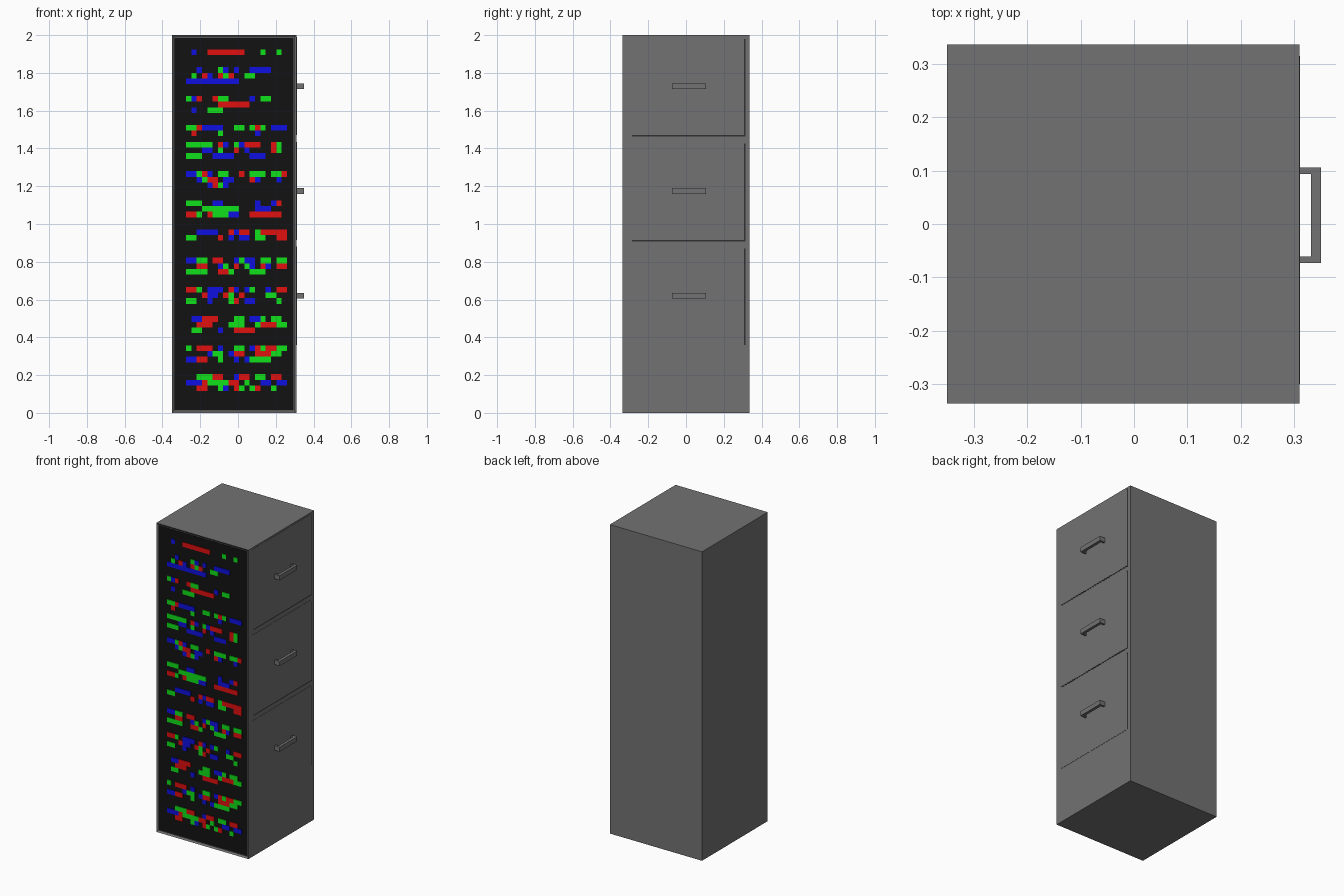
import bpy, bmesh

if "Cube" in bpy.data.objects:
    bpy.data.objects.remove(bpy.data.objects["Cube"])


def material(name, rgb):
    m = bpy.data.materials.new(name)
    m.diffuse_color = (*rgb, 1)
    m.use_nodes = True
    m.node_tree.nodes["Principled BSDF"].inputs["Base Color"].default_value = m.diffuse_color
    return m


def boxes(name, bounds, mat):
    """One object made of axis-aligned boxes (x0, x1, y0, y1, z0, z1)."""
    bm = bmesh.new()
    for x0, x1, y0, y1, z0, z1 in bounds:
        for v in bmesh.ops.create_cube(bm, size=1)["verts"]:
            v.co = (x1 if v.co.x > 0 else x0,
                    y1 if v.co.y > 0 else y0,
                    z1 if v.co.z > 0 else z0)
    me = bpy.data.meshes.new(name)
    bm.to_mesh(me)
    bm.free()
    ob = bpy.data.objects.new(name, me)
    bpy.context.collection.objects.link(ob)
    me.materials.append(mat)
    return ob


grey = material("grey", (0.17, 0.17, 0.17))
dark = material("dark_gap", (0.03, 0.03, 0.03))
black = material("black", (0.006, 0.006, 0.006))

X0, X1, Y, H, RIM, DEPTH = -0.35, 0.31, 0.336, 2.0, 0.015, 0.008

# Cabinet with a shallow recess in its front face
body = boxes("cabinet", [(X0, X1, -Y, Y, 0, H)], grey)
bm = bmesh.new()
bm.from_mesh(body.data)
front = min(bm.faces, key=lambda f: f.calc_center_median().y)
bmesh.ops.inset_region(bm, faces=[front], thickness=RIM)
for v in front.verts:
    v.co.y += DEPTH
bm.to_mesh(body.data)
bm.free()

# Black display panel
boxes("display_panel", [(X0 + RIM, X1 - RIM, -Y + DEPTH - 0.002, -Y + DEPTH + 0.002,
                         RIM, H - RIM)], black)

# Indicator lights: each group is (top row height, rows of light colours)
groups = [
    (1.910, [".B..RRRRRRR...G..G."]),
    (1.815, ["..B...GB.B..BBBB...", ".G.RB.RGR..GG......", "BBBBBBBBBB........."]),
    (1.663, ["GBR..RGG....B.GG...", "......RRRRRR.......", ".B..GGG............"]),
    (1.510, ["GGRBBBB..GG.GRG.BBB", ".R....G......B....."]),
    (1.420, ["GGGGG.RB.GBRRR..RG.", "...BB.G..R.B....RG.", "GGG..BBBB...BBB...."]),
    (1.265, ["BBGRB.GG..R.GGG.GGR", "..BGRR.BB...RB...B.", "....BRGB..........."]),
    (1.110, ["GGG..BB......B..BR.", "...GGGGGGG...BBB...", "RRG.RGGGBB..RRRRRR."]),
    (0.957, ["..BBBB..RBRR.GRRRRR", "GG....R.B.BB.GG..RR"]),
    (0.807, ["BBGG.RR..BGBB.GG.GG", "..RR..BG.R.GB.RB.RR", "GGGG..RRG...GGG...."]),
    (0.652, ["RRG.BBB.RB.BG..B.RR", "...RBB.RG.R....GG..", "GG..B...GR.BB....G."]),
    (0.497, [".BBRRR...GG.BBG.GG.", "..RRR...GGG..GRRRGG", ".GG...B..RRRR......"]),
    (0.343, ["G.RRR.B..GG.BRGRRGG", "....BGG.BRR..RRRGG.", "BBRR..G..B.BGGGG..."]),
    (0.190, ["..GGGRR..BRR.GG.RR.", "BBBRGGGGRR.G..BB.BB", "..RR..GB.RG.GR..G.."]),
]
CELL, ROW, LEFT = 0.0281, 0.030, -0.275
lights = {"R": [], "G": [], "B": []}
for top, rows in groups:
    for r, row in enumerate(rows):
        z = top - r * ROW
        i = 0
        while i < len(row):
            j = i
            while j < len(row) and row[j] == row[i]:
                j += 1
            if row[i] in lights:
                lights[row[i]].append((LEFT + i * CELL, LEFT + j * CELL,
                                       -Y + 0.002, -Y + DEPTH, z - ROW / 2, z + ROW / 2))
            i = j
for key, name, rgb in (("R", "red", (0.75, 0.005, 0.005)),
                       ("G", "green", (0.005, 0.75, 0.01)),
                       ("B", "blue", (0.005, 0.005, 0.75))):
    boxes(name + "_lights", lights[key], material(name, rgb))

# Three drawers with edge gaps and bracket handles on the right side
for n in range(3):
    z = 0.62 + 0.555 * n
    lo, hi = z - 0.26, z + 0.26
    boxes(f"drawer_{n + 1}", [(X1 - 0.01, X1 + 0.0015, -0.30, 0.308, lo, hi)], grey)
    gaps = [(X1 - 0.01, X1 + 0.001, 0.308, 0.315, lo, hi - 0.01)]
    if n:
        gaps.append((X1 - 0.01, X1 + 0.001, -0.285, 0.315, lo - 0.007, lo))
    boxes(f"drawer_gap_{n + 1}", gaps, dark)
    a, b = z - 0.015, z + 0.015
    boxes(f"handle_{n + 1}", [(X1 + 0.022, X1 + 0.04, -0.073, 0.106, a, b),
                              (X1, X1 + 0.022, -0.073, -0.061, a, b),
                              (X1, X1 + 0.022, 0.094, 0.106, a, b)], grey)
